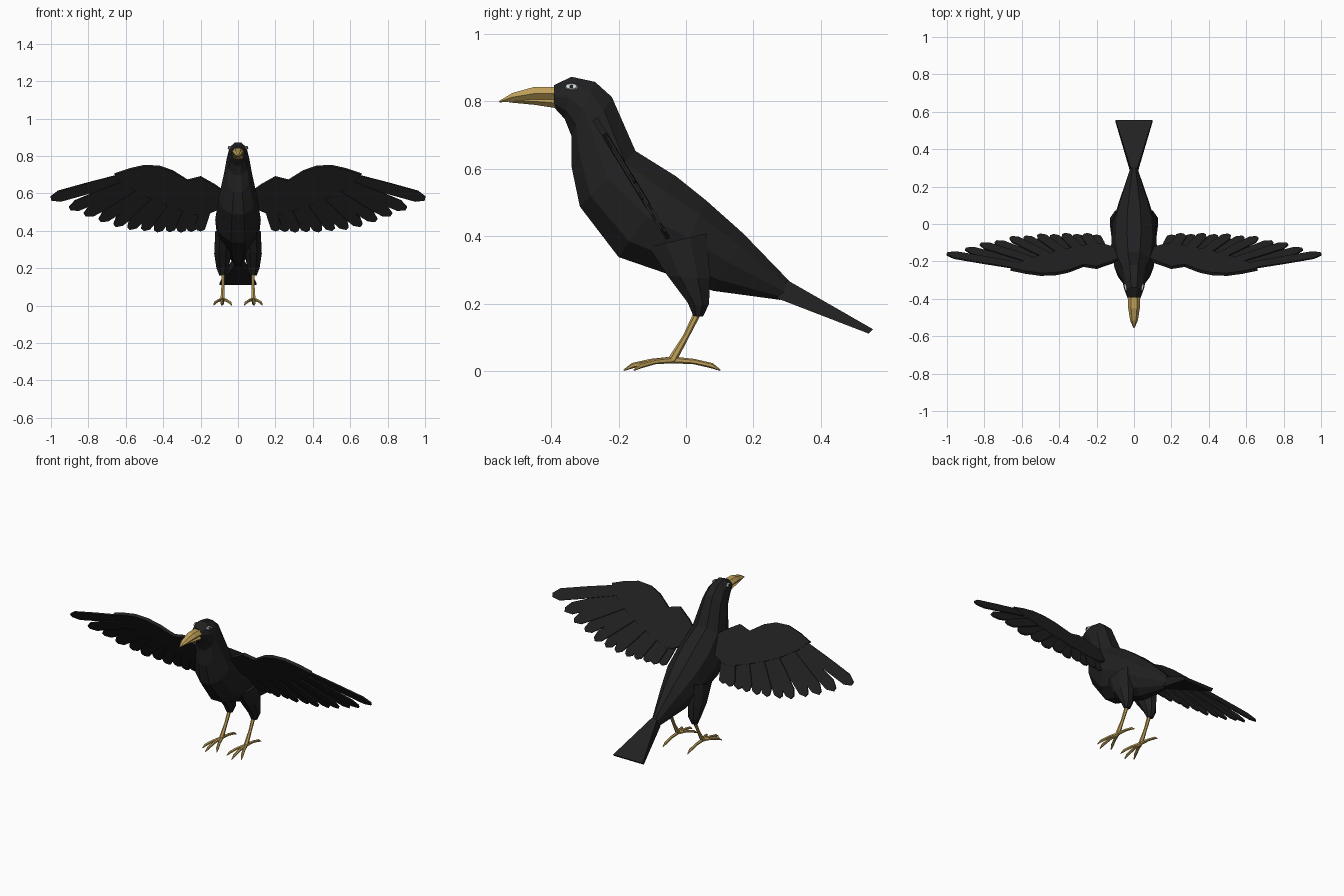
import bpy, bmesh, math
from mathutils import Vector, Matrix

if "Cube" in bpy.data.objects:
    bpy.data.objects.remove(bpy.data.objects["Cube"])


def material(name, rgb):
    m = bpy.data.materials.new(name)
    m.diffuse_color = (*rgb, 1)
    m.use_nodes = True
    m.node_tree.nodes["Principled BSDF"].inputs["Base Color"].default_value = m.diffuse_color
    return m


BLACK = material("black plumage", (0.015, 0.015, 0.016))
HORN = material("golden horn", (0.52, 0.35, 0.10))
PALE = material("pale eye", (0.62, 0.66, 0.68))


def finish(bm, name, mat, mirror=False):
    bmesh.ops.recalc_face_normals(bm, faces=bm.faces[:])
    me = bpy.data.meshes.new(name)
    bm.to_mesh(me)
    bm.free()
    me.materials.append(mat)
    ob = bpy.data.objects.new(name, me)
    bpy.context.collection.objects.link(ob)
    if mirror:
        ob.modifiers.new("Mirror", 'MIRROR')
    return ob


def skin(bm, rings):
    """Join equal rings of points into a closed tube."""
    vs = [[bm.verts.new(p) for p in r] for r in rings]
    n = len(vs[0])
    for a, b in zip(vs, vs[1:]):
        for i in range(n):
            j = (i + 1) % n
            bm.faces.new((a[i], a[j], b[j], b[i]))
    bm.faces.new(vs[0])
    bm.faces.new(vs[-1])


def loft(name, stations, n, mat, cx=0, mirror=False):
    """Stations: (top y, top z, bottom y, bottom z, half width)."""
    angs = [2 * math.pi * (i + 0.5) / n for i in range(n)]
    mc, ms = max(map(math.cos, angs)), max(map(math.sin, angs))
    rings = []
    for yt, zt, yb, zb, w in stations:
        t, b = Vector((cx, yt, zt)), Vector((cx, yb, zb))
        mid, half = (t + b) / 2, (t - b) / 2
        rings.append([mid + half * math.cos(a) / mc + Vector((w * math.sin(a) / ms, 0, 0))
                      for a in angs])
    bm = bmesh.new()
    skin(bm, rings)
    return finish(bm, name, mat, mirror)


def tube(bm, pts, radii, n=6):
    pts = [Vector(p) for p in pts]
    rings = []
    for k, (p, r) in enumerate(zip(pts, radii)):
        d = pts[min(k + 1, len(pts) - 1)] - pts[max(k - 1, 0)]
        q = d.to_track_quat('Z', 'X')
        rings.append([p + q @ Vector((r * math.cos(2 * math.pi * i / n),
                                      r * math.sin(2 * math.pi * i / n), 0)) for i in range(n)])
    skin(bm, rings)


# Body with head and neck
loft("body", [
    (-0.392, 0.850, -0.392, 0.785, 0.036),
    (-0.340, 0.875, -0.360, 0.750, 0.052),
    (-0.270, 0.860, -0.340, 0.700, 0.062),
    (-0.220, 0.815, -0.340, 0.610, 0.074),
    (-0.150, 0.655, -0.315, 0.490, 0.105),
    (-0.030, 0.580, -0.200, 0.340, 0.122),
    (0.060, 0.508, -0.040, 0.285, 0.115),
    (0.170, 0.410, 0.080, 0.240, 0.078),
    (0.320, 0.255, 0.280, 0.213, 0.018)], 10, BLACK)

# Flat fan tail
loft("tail", [(0.300, 0.272, 0.270, 0.218, 0.018),
              (0.555, 0.126, 0.542, 0.113, 0.098)], 4, BLACK)

# Beak, two halves
loft("upper_beak", [
    (-0.385, 0.845, -0.385, 0.805, 0.034),
    (-0.450, 0.845, -0.450, 0.806, 0.031),
    (-0.515, 0.827, -0.515, 0.802, 0.021),
    (-0.555, 0.803, -0.553, 0.799, 0.004)], 6, HORN)
loft("lower_beak", [
    (-0.385, 0.812, -0.385, 0.782, 0.031),
    (-0.450, 0.812, -0.450, 0.792, 0.025),
    (-0.525, 0.805, -0.525, 0.799, 0.008)], 6, HORN)


# Eyes: thin tilted plates
def eye_plate(name, mat, x, length, height):
    bm = bmesh.new()
    bmesh.ops.create_cone(bm, cap_ends=True, segments=8, radius1=1, radius2=0.8, depth=1,
                          matrix=Matrix.Diagonal((height, length, 0.008, 1)))
    m = (Matrix.Translation((x, -0.34, 0.846)) @ Matrix.Rotation(math.radians(-11), 4, 'Z')
         @ Matrix.Rotation(math.radians(75), 4, 'Y'))
    bm.transform(m)
    finish(bm, name, mat, True)


eye_plate("eye", PALE, 0.047, 0.021, 0.011)
eye_plate("pupil", BLACK, 0.0495, 0.007, 0.007)

# Wings: drawn in (x, z), laid on one slanting plane
NORMAL = Vector((0, 1, 0.61)).normalized()


def on_plane(x, z, off):
    return Vector((x, -0.05 - (z - 0.39) * 0.61, z)) + NORMAL * off


def slab(bm, outline, off, thick):
    skin(bm, [[on_plane(x, z, off + s * thick / 2) for x, z in outline] for s in (-1, 1)])


bm = bmesh.new()
slab(bm, [(0.06, 0.60), (0.12, 0.645), (0.20, 0.69), (0.27, 0.672), (0.35, 0.722), (0.42, 0.746),
          (0.50, 0.750), (0.58, 0.732), (0.66, 0.705), (0.62, 0.66), (0.52, 0.60), (0.42, 0.555),
          (0.32, 0.52), (0.22, 0.49), (0.17, 0.49), (0.06, 0.54)], 0, 0.018)
finish(bm, "wing_coverts", BLACK, True)

tips = [(1.0, 0.573), (0.90, 0.523), (0.82, 0.487), (0.74, 0.46), (0.66, 0.43), (0.585, 0.417),
        (0.51, 0.407), (0.44, 0.402), (0.375, 0.400), (0.315, 0.400), (0.26, 0.400), (0.21, 0.405)]
bm = bmesh.new()
for i, (tx, tz) in enumerate(tips):
    f = i / (len(tips) - 1)
    root = Vector((0.50 - 0.35 * f, 0.712 - 0.13 * f))
    tip = Vector((tx, tz))
    d = tip - root
    side = Vector((-d.y, d.x)).normalized() * 0.029
    outline = [root + side * 0.8, root + d * 0.6 + side, root + d * 0.91 + side, tip + side * 0.35,
               tip - side * 0.35, root + d * 0.91 - side, root + d * 0.6 - side, root - side * 0.8]
    slab(bm, [tuple(p) for p in outline], 0.003 * (-1) ** i, 0.008)
finish(bm, "flight_feathers", BLACK, True)

# Thighs
loft("thigh", [
    (-0.110, 0.370, 0.060, 0.410, 0.040),
    (-0.055, 0.285, 0.072, 0.275, 0.045),
    (0.005, 0.205, 0.068, 0.200, 0.033),
    (0.022, 0.165, 0.050, 0.163, 0.018)], 8, BLACK, cx=0.082, mirror=True)

# Shanks and toes
bm = bmesh.new()
ankle = (0.082, -0.04, 0.036)
tube(bm, [(0.080, 0.037, 0.18), (0.081, 0.0, 0.105), ankle], [0.011, 0.009, 0.013])
for x, y in ((0.034, -0.155), (0.088, -0.185), (0.130, -0.155), (0.082, 0.102)):
    def along(t, z):
        return (ankle[0] + (x - ankle[0]) * t, ankle[1] + (y - ankle[1]) * t, z)
    tube(bm, [along(0, 0.035), along(0.45, 0.030), along(0.82, 0.018), along(1, 0.004)],
         [0.010, 0.008, 0.008, 0.002])
finish(bm, "leg_and_toes", HORN, True)

# Rest the toes on z = 0
low = min((v.co.z for o in bpy.data.objects for v in o.data.vertices))
for o in bpy.data.objects:
    o.location.z -= low
